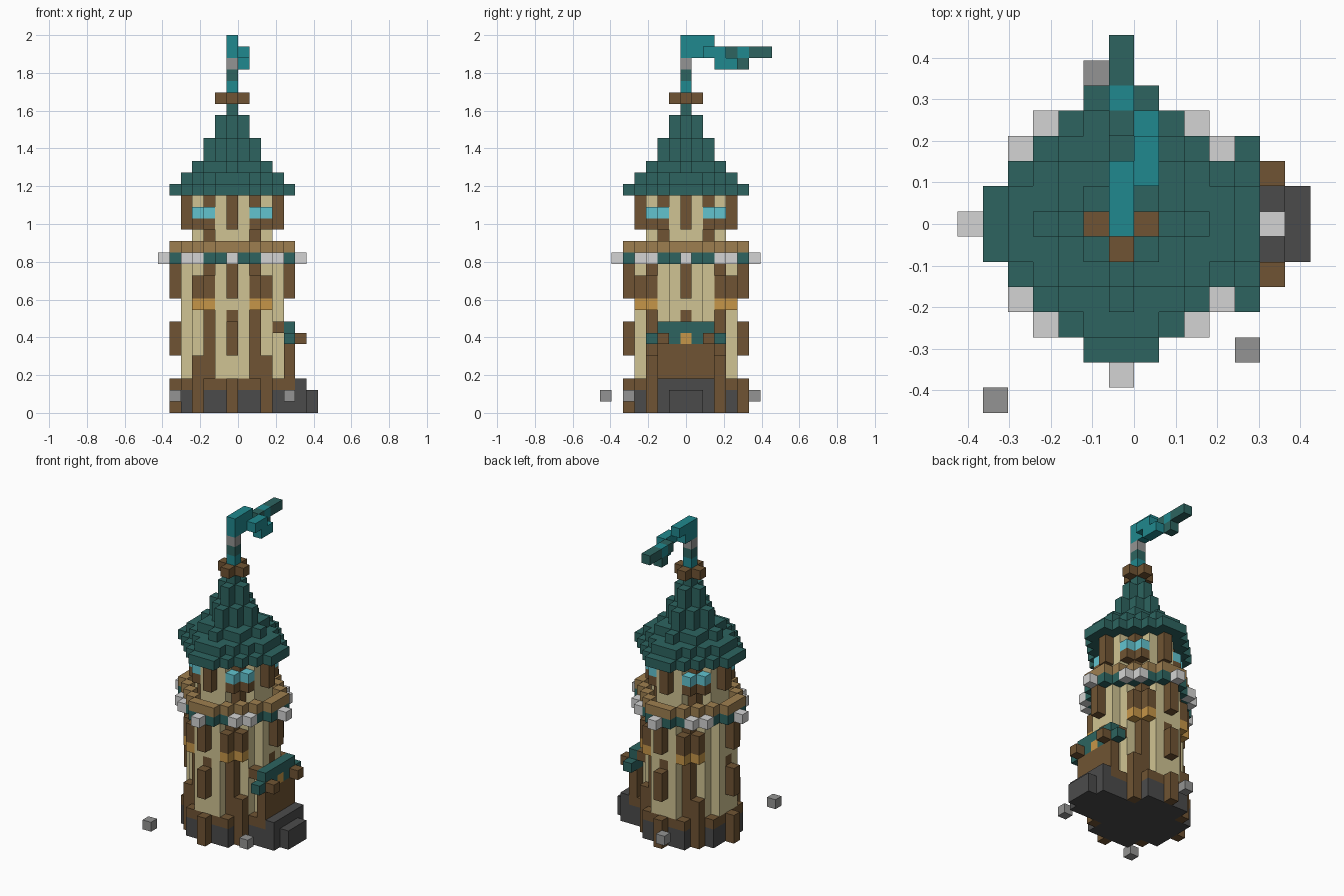
import bpy
import bmesh
from mathutils import Vector

cube = bpy.data.objects.get("Cube")
if cube:
    bpy.data.objects.remove(cube)

V = 2 / 33  # edge of one block


def linear(c):
    c /= 255
    return c / 12.92 if c <= 0.04045 else ((c + 0.055) / 1.055) ** 2.4


def material(name, *rgb):
    m = bpy.data.materials.new(name)
    m.use_nodes = True
    col = (*map(linear, rgb), 1)
    m.diffuse_color = col
    bsdf = m.node_tree.nodes["Principled BSDF"]
    bsdf.inputs["Base Color"].default_value = col
    bsdf.inputs["Roughness"].default_value = 0.9
    return m


timber = material("timber brown", 112, 84, 51)
beam = material("light beam brown", 158, 127, 80)
plaster = material("beige plaster", 208, 196, 147)
roof_teal = material("dark teal", 45, 100, 96)
flag_teal = material("bright teal", 32, 136, 142)
glass = material("cyan glass", 98, 196, 207)
amber = material("amber light", 198, 150, 72)
slate = material("dark stone", 75, 75, 75)
rock = material("grey stone", 148, 148, 147)
pale = material("pale stone", 212, 212, 211)

blocks = {}  # block position -> part name
parts = {}   # part name -> material


def put(part, mat, cells, layers):
    parts[part] = mat
    for x, y in cells:
        for z in layers:
            blocks[x, y, z] = part


def octagon(r, diagonal):
    span = range(-r, r + 1)
    return [(x, y) for x in span for y in span if abs(x) + abs(y) <= diagonal]


def box(x0, x1, half):
    return [(x, y) for x in range(x0, x1 + 1) for y in range(-half, half + 1)]


def mirrored(*cells):
    return {(x * s, y * t) for x, y in cells for s in (-1, 1) for t in (-1, 1)}


def turned(*cells):
    return mirrored(*cells, *[(y, x) for x, y in cells])


# Foundation and feet of the timber frame
put("stone_base", slate, octagon(4, 6), range(0, 2))
put("base_beam", timber, octagon(4, 6), [2])
put("base_posts", timber, turned((5, 0), (3, 3)), range(0, 3))
put("frame_feet", timber, mirrored((3, 3)), [3, 4])

# Lower wall with its corner posts and brackets
put("lower_wall", plaster, octagon(4, 5), range(3, 13))
put("lower_posts", timber, mirrored((2, 3)), range(3, 13))
put("middle_brackets", timber, turned((5, 0)), range(5, 8))
put("middle_brackets", timber, turned((4, 0)), [8])
put("upper_brackets", timber, turned((5, 0)), range(10, 13))
put("upper_brackets", timber, mirrored((2, 4), (3, 3)), [10, 11])
put("lanterns", amber, mirrored((2, 4), (3, 3)), [9])

# Balcony floor and parapet with projecting stones
put("balcony_band", roof_teal, octagon(5, 6), [13])
put("balcony_floor", beam, octagon(4, 5), [13])
put("balcony_stones", pale, turned((6, 0), (3, 4)), [13])
put("balcony_beam", beam, set(octagon(5, 6)) - set(octagon(4, 5)), [14])

# Upper room with corner windows
put("upper_wall", plaster, octagon(3, 4), range(14, 19))
put("upper_posts", timber, mirrored((2, 2)), range(14, 19))
put("upper_ribs", timber, turned((4, 0)), range(16, 19))
put("window_sills", timber, turned((3, 2)), [16])
put("windows", glass, turned((3, 2)), [17])

# Stepped roof with small dormers and a spire
put("roof", roof_teal, octagon(5, 6), [19])
put("roof", roof_teal, octagon(4, 5), [20])
put("roof", roof_teal, octagon(2, 4), [21])
put("roof", roof_teal, octagon(2, 2), [22, 23])
put("roof", roof_teal, octagon(1, 1), [24, 25])
put("roof_dormers", roof_teal, turned((3, 0)), [21])
put("spire", roof_teal, [(0, 0)], range(26, 30))
put("spire_collar", timber, octagon(1, 1), [27])
put("spire_band", flag_teal, [(0, 0)], [28])
put("pole_cap", rock, [(0, 0)], [30])

# Waving flag
put("flag", flag_teal, [(0, 0), (0, 1)], [31, 32])
put("flag", flag_teal, [(0, 2)], [32])
put("flag", flag_teal, [(1, 2), (1, 3), (0, 5)], [31])
put("flag", flag_teal, [(1, 3), (1, 4)], [30])
put("flag_tail", roof_teal, [(0, 4), (0, 6), (0, 7)], [31])
put("flag_tail", roof_teal, [(0, 5)], [30])

# Doorway on the side, with steps and canopy
put("door_step", slate, box(5, 6, 2), range(0, 2))
put("door_step", slate, box(6, 6, 2), [2])
put("door_step", slate, box(7, 7, 1), range(0, 2))
put("door", timber, box(5, 5, 2), range(2, 6))
put("door_lintel", timber, box(4, 4, 2), [7])
put("canopy", roof_teal, box(5, 5, 3), [6])
put("canopy", roof_teal, box(5, 5, 2), [7])
put("canopy_brackets", timber, [(6, -2), (6, 2)], [6])
put("door_lantern", amber, [(5, 0)], [6])

# Loose stones around the foot
put("loose_stones", rock, [(-5, -7), (5, -5), (-1, 6)], [1])


def build(part, mat):
    """Joins the blocks of a part, keeping only faces that touch open air."""
    bm = bmesh.new()
    for cell, owner in blocks.items():
        if owner != part:
            continue
        centre = Vector(cell)
        for axis in range(3):
            for sign in (-1, 1):
                n = Vector((0, 0, 0))
                n[axis] = sign
                if tuple(int(c) for c in centre + n) in blocks:
                    continue
                u = Vector((0, 0, 0))
                u[(axis + 1) % 3] = 1
                w = n.cross(u)
                corners = (-u - w, u - w, u + w, w - u)
                bm.faces.new([bm.verts.new(
                    (centre + Vector((-0.5, 0, 0.5)) + (n + c) / 2) * V) for c in corners])
    bmesh.ops.remove_doubles(bm, verts=bm.verts, dist=V / 100)
    bmesh.ops.recalc_face_normals(bm, faces=bm.faces)
    mesh = bpy.data.meshes.new(part)
    bm.to_mesh(mesh)
    bm.free()
    mesh.materials.append(mat)
    bpy.context.collection.objects.link(bpy.data.objects.new(part, mesh))


for part, mat in parts.items():
    build(part, mat)
